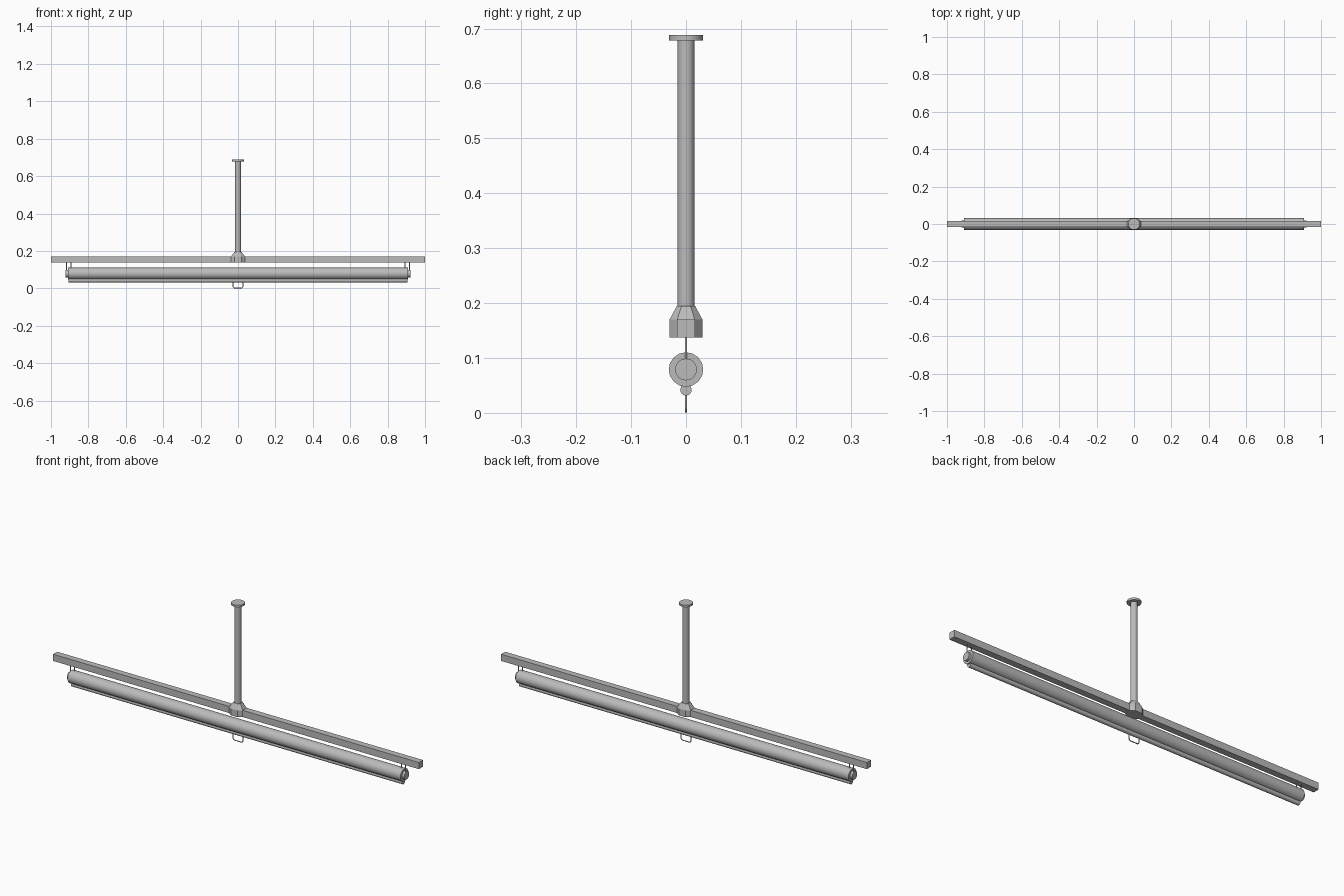
import bpy, bmesh, math
from mathutils import Matrix

if "Cube" in bpy.data.objects:
    bpy.data.objects.remove(bpy.data.objects["Cube"], do_unlink=True)

grey = bpy.data.materials.new("plain grey")
grey.use_nodes = True
COLOUR = (0.5, 0.5, 0.5, 1)
grey.diffuse_color = COLOUR
grey.node_tree.nodes["Principled BSDF"].inputs["Base Color"].default_value = COLOUR


def finish(name, bm, smooth=True):
    mesh = bpy.data.meshes.new(name)
    bmesh.ops.recalc_face_normals(bm, faces=bm.faces)
    bm.to_mesh(mesh)
    bm.free()
    mesh.materials.append(grey)
    obj = bpy.data.objects.new(name, mesh)
    bpy.context.collection.objects.link(obj)
    if smooth:
        bpy.ops.object.select_all(action='DESELECT')
        obj.select_set(True)
        bpy.context.view_layer.objects.active = obj
        bpy.ops.object.shade_smooth_by_angle(angle=math.radians(40))
    return obj


def rod(name, radius, length, centre, axis='Z', sides=16):
    bm = bmesh.new()
    turn = Matrix.Rotation(math.pi / 2, 4, 'Y') if axis == 'X' else Matrix()
    bmesh.ops.create_cone(bm, cap_ends=True, segments=sides, radius1=radius, radius2=radius,
                          depth=length, matrix=Matrix.Translation(centre) @ turn)
    return finish(name, bm)


def wire(name, points, radius):
    curve = bpy.data.curves.new(name, 'CURVE')
    curve.dimensions = '3D'
    curve.bevel_depth = radius
    curve.bevel_resolution = 1
    curve.use_fill_caps = True
    line = curve.splines.new('POLY')
    line.points.add(len(points) - 1)
    for p, (x, z) in zip(line.points, points):
        p.co = (x, 0, z, 1)
    curve.materials.append(grey)
    obj = bpy.data.objects.new(name, curve)
    bpy.context.collection.objects.link(obj)
    return obj


# Horizontal support bar
bm = bmesh.new()
bmesh.ops.create_cube(bm, matrix=Matrix.Translation((0, 0, 0.154)) @ Matrix.Diagonal((2, 0.032, 0.033, 1)))
finish("support_bar", bm, smooth=False)

# Eight-sided hub: straight skirt, then a taper up to the pole
bm = bmesh.new()
rings = []
for z, rx, ry, cx, cy in ((0.137, 0.037, 0.03, 0.018, 0.016),
                          (0.17, 0.037, 0.03, 0.018, 0.016),
                          (0.195, 0.019, 0.0165, 0.011, 0.008)):
    outline = [(rx, -cy), (rx, cy), (cx, ry), (-cx, ry),
               (-rx, cy), (-rx, -cy), (-cx, -ry), (cx, -ry)]
    rings.append([bm.verts.new((x, y, z)) for x, y in outline])
for low, high in zip(rings, rings[1:]):
    for i in range(8):
        j = (i + 1) % 8
        bm.faces.new((low[i], low[j], high[j], high[i]))
bm.faces.new(rings[0])
bm.faces.new(rings[-1])
finish("pole_hub", bm, smooth=False)

# Ceiling pole and flange
rod("ceiling_pole", 0.0155, 0.49, (0, 0, 0.435))
rod("ceiling_flange", 0.031, 0.01, (0, 0, 0.683))

# Rolled sheet and its bottom batten
rod("rolled_sheet", 0.0315, 1.82, (0, 0, 0.079), 'X')
rod("bottom_batten", 0.0105, 1.81, (0, 0, 0.042), 'X', 12)

# End caps and hanging wires on both ends
for side, s in (("right", -1), ("left", 1)):
    rod(side + "_end_cap", 0.02, 0.02, (s * 0.912, 0, 0.079), 'X')
    for where, x, low in (("outer", 0.916, 0.095), ("inner", 0.893, 0.105)):
        wire(f"{side}_{where}_hanger", [(s * x, 0.14), (s * x, low)], 0.0025)

# Pull handle loop
half = [(0.027, 0.036), (0.027, 0.011), (0.025, 0.006), (0.02, 0.0025)]
wire("pull_handle", half + [(-x, z) for x, z in reversed(half)], 0.0025)
